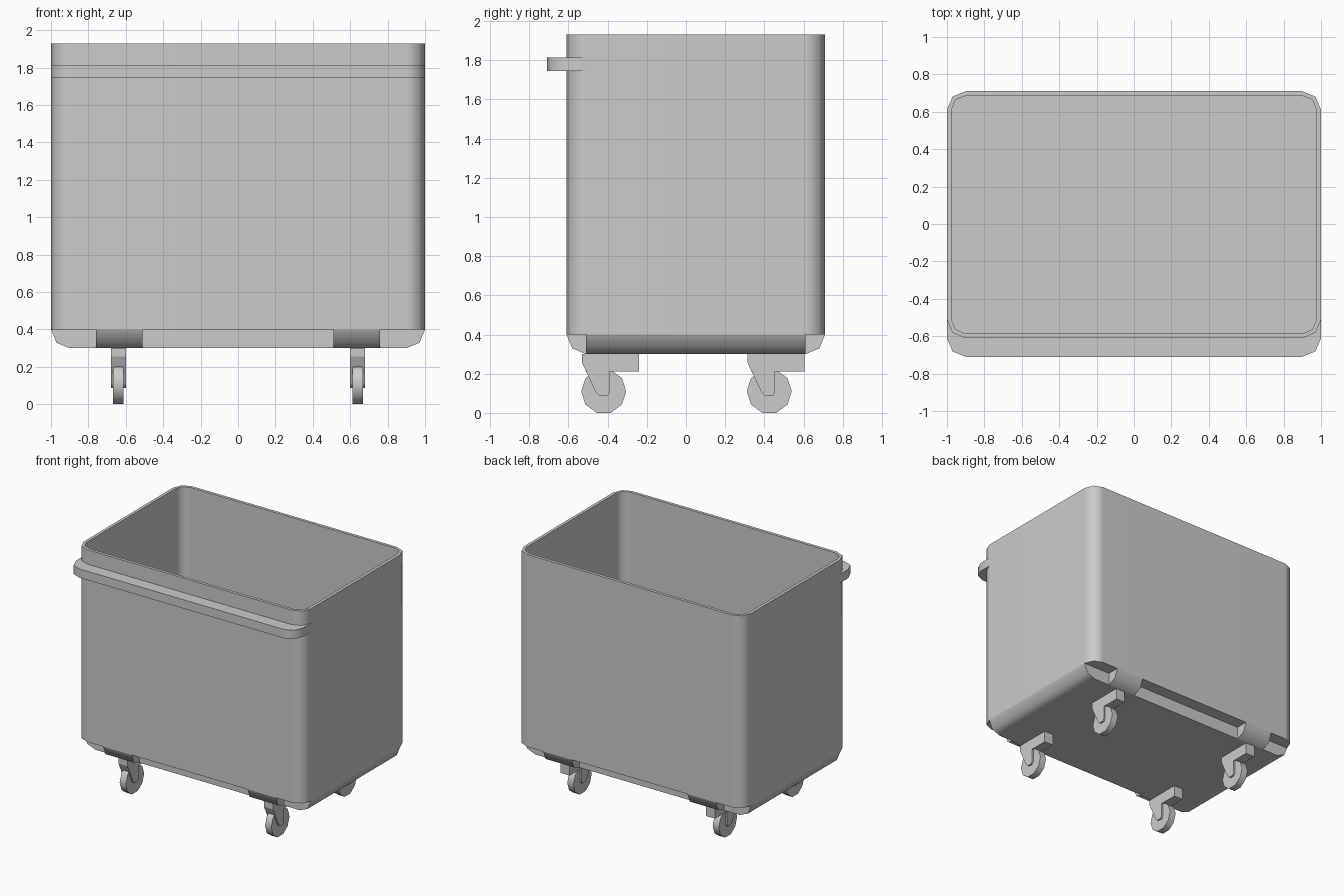
import bpy, bmesh, math
from mathutils import Vector

if "Cube" in bpy.data.objects:
    bpy.data.objects.remove(bpy.data.objects["Cube"])

K = math.sqrt(0.5)


def finish(name, bm, angle):
    bmesh.ops.recalc_face_normals(bm, faces=bm.faces[:])
    me = bpy.data.meshes.new(name)
    bm.to_mesh(me)
    bm.free()
    ob = bpy.data.objects.new(name, me)
    bpy.context.collection.objects.link(ob)
    if angle:
        me.shade_smooth()
        me.set_sharp_from_angle(angle=math.radians(angle))
        mod = ob.modifiers.new("weighted", 'WEIGHTED_NORMAL')
        mod.keep_sharp = True
    return ob


def prism(name, pts, axis, a, b, angle=50):
    """Extrude a 2D profile along an axis from a to b."""
    def put(p, t):
        u, v = p
        return {'x': (t, u, v), 'y': (u, t, v), 'z': (u, v, t)}[axis]
    bm = bmesh.new()
    lo = [bm.verts.new(put(p, a)) for p in pts]
    hi = [bm.verts.new(put(p, b)) for p in pts]
    n = len(pts)
    bm.faces.new(lo)
    bm.faces.new(hi)
    for i in range(n):
        j = (i + 1) % n
        bm.faces.new((lo[i], lo[j], hi[j], hi[i]))
    return finish(name, bm, angle)


def rounded_rect(x, y0, y1, r):
    pts = []
    for cx, cy, start in ((x - r, y1 - r, 0), (r - x, y1 - r, 90),
                          (r - x, y0 + r, 180), (x - r, y0 + r, 270)):
        for k in range(3):
            t = math.radians(start + 45 * k)
            pts.append((cx + r * math.cos(t), cy + r * math.sin(t)))
    return pts


# Tub: open shell with rounded corners, rim and inner floor
Y0, Y1, ZB, ZT, R = -0.61, 0.71, 0.40, 1.93, 0.10
outer = rounded_rect(1.0, Y0, Y1, R)
inner = rounded_rect(0.976, Y0 + 0.024, Y1 - 0.024, R - 0.024)
bm = bmesh.new()
rings = [[bm.verts.new((x, y, z)) for x, y in ring] for ring, z in
         ((outer, ZB), (outer, ZT), (inner, ZT), (inner, ZB + 0.015))]
for ra, rb in zip(rings, rings[1:]):
    for i in range(len(ra)):
        j = (i + 1) % len(ra)
        bm.faces.new((ra[i], ra[j], rb[j], rb[i]))
bm.faces.new(rings[0])
bm.faces.new(rings[-1])
finish("tub", bm, 50)

# Base slab with rounded side edges, recessed at front and back
c = R * K
half = [(0.9, 0.3), (0.9 + c, 0.4 - c), (1.0, 0.4)]
prism("base_slab", half + [(-x, z) for x, z in reversed(half)], 'y', Y0 + R, Y1 - R)

# Rounded edge pads joining the base to the front and back walls
for side, edge in ((-1, Y0), (1, Y1)):
    e = edge - side * R
    pad = [(e, 0.4), (e, 0.3), (e + side * c, 0.4 - c), (edge, 0.4)]
    for sx in (-1, 1):
        prism("base_edge_pad", pad, 'x', sx * 0.51, sx * 0.76)

# Push handle bar along the front
bar = [(1.0, -0.51), (1.0, -0.61), (0.9 + c, -0.61 - c), (0.9, -0.71)]
# ends stop at the wall: the inside follows just behind the wall's outer face
back = [(0.9, -0.60), (0.9 + 0.09 * K, -0.51 - 0.09 * K)]
prism("push_handle", bar + [(-x, y) for x, y in reversed(bar)]
      + [(-x, y) for x, y in reversed(back)] + back, 'z', 1.745, 1.815)

# Casters: fork plates, top block and ten-sided wheel
fork = [(-0.11, 0.30), (-0.11, 0.255), (-0.04, 0.105), (-0.02, 0.087),
        (0.02, 0.087), (0.03, 0.105), (0.03, 0.21), (0.18, 0.21), (0.18, 0.30)]
block = [(-0.11, 0.30), (-0.11, 0.255), (-0.085, 0.20), (0.03, 0.20),
         (0.03, 0.21), (0.18, 0.21), (0.18, 0.30)]
wheel = [(0.115 * math.cos(math.tau * i / 10), 0.11 + 0.115 * math.sin(math.tau * i / 10))
         for i in range(10)]
for sx in (-0.64, 0.64):
    for cy in (-0.42, 0.425):
        def move(p):
            return [(y + cy, z) for y, z in p]
        for d in (-1, 1):
            prism("caster_fork", move(fork), 'x', sx + d * 0.026, sx + d * 0.04, 0)
        prism("caster_block", move(block), 'x', sx - 0.026, sx + 0.026, 0)
        prism("caster_wheel", move(wheel), 'x', sx - 0.027, sx + 0.027)
